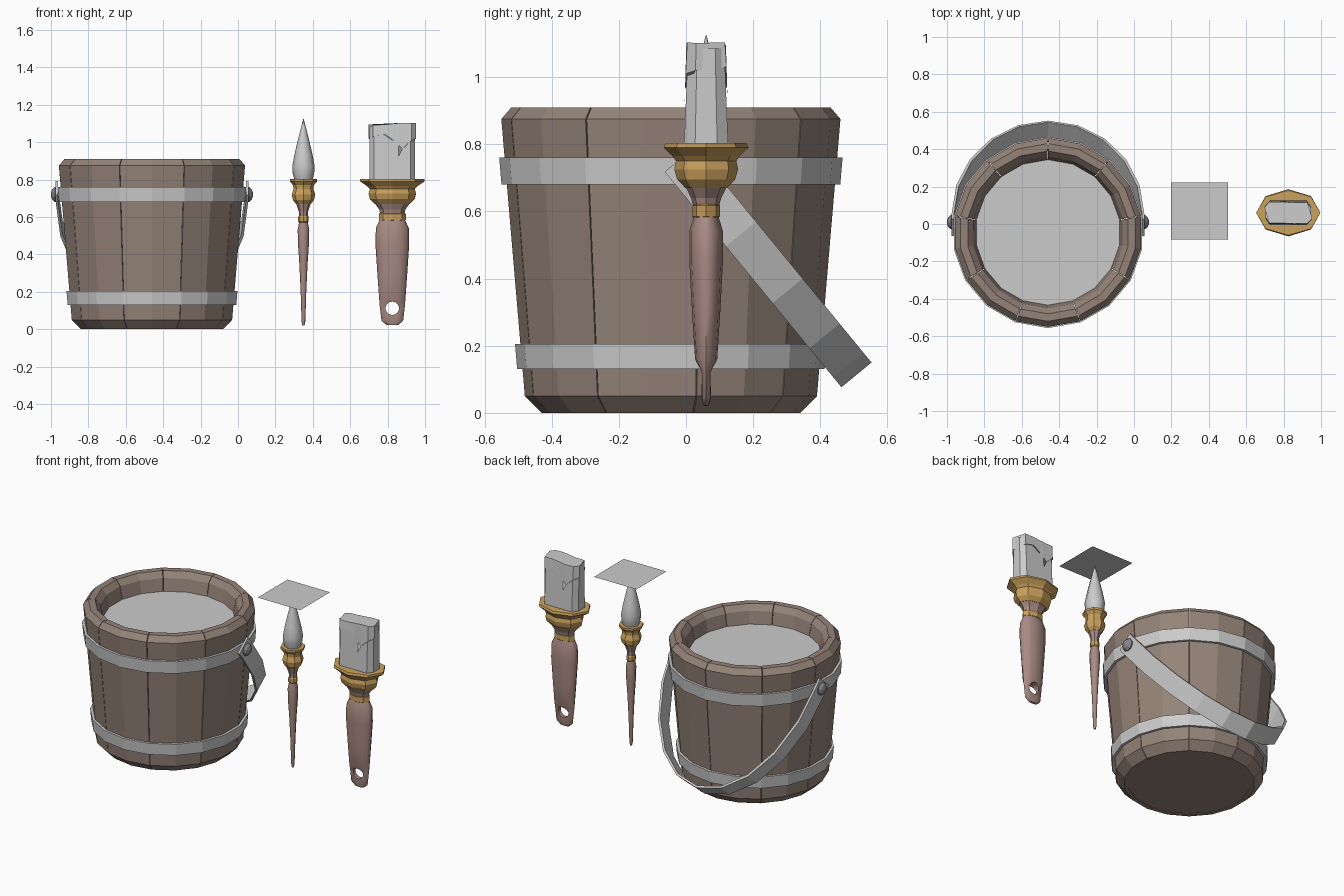
import bpy, math
from math import sin, cos, pi, radians
from mathutils import Vector

if "Cube" in bpy.data.objects:
    bpy.data.objects.remove(bpy.data.objects["Cube"])


def material(name, rgb):
    m = bpy.data.materials.new(name)
    m.diffuse_color = (*rgb, 1)
    m.use_nodes = True
    m.node_tree.nodes["Principled BSDF"].inputs["Base Color"].default_value = m.diffuse_color
    return m


OAK = material("oak", (0.30, 0.23, 0.19))
BROWN = material("brown_wood", (0.40, 0.26, 0.23))
BRASS = material("brass", (0.60, 0.36, 0.11))
IRON = material("dark_iron", (0.25, 0.25, 0.26))


def make(name, verts, faces, mat=None, loc=(0, 0, 0)):
    me = bpy.data.meshes.new(name)
    me.from_pydata([tuple(v) for v in verts], [], faces)
    ob = bpy.data.objects.new(name, me)
    bpy.context.collection.objects.link(ob)
    ob.location = loc
    if mat:
        me.materials.append(mat)
    bpy.ops.object.select_all(action='DESELECT')
    bpy.context.view_layer.objects.active = ob
    ob.select_set(True)
    bpy.ops.object.mode_set(mode='EDIT')
    bpy.ops.mesh.select_all(action='SELECT')
    bpy.ops.mesh.normals_make_consistent(inside=False)
    bpy.ops.object.mode_set(mode='OBJECT')
    return ob


def skin(name, rings, mat=None, loc=(0, 0, 0), cyclic=False):
    """Bridge equal closed rings of points; cap the ends or join them."""
    n, m = len(rings[0]), len(rings)
    faces = []
    for r in range(m if cyclic else m - 1):
        a, b = r * n, (r + 1) % m * n
        faces += [(a + i, a + (i + 1) % n, b + (i + 1) % n, b + i) for i in range(n)]
    if not cyclic:
        faces += [tuple(range(n)), tuple(range((m - 1) * n, m * n))]
    return make(name, [v for r in rings for v in r], faces, mat, loc)


def loft(name, profile, mat=None, loc=(0, 0, 0), sides=8):
    """Elliptical loft through (z, half width, half depth)."""
    rings = [[(hx * cos(2 * pi * i / sides), hy * sin(2 * pi * i / sides), z)
              for i in range(sides)] for z, hx, hy in profile]
    return skin(name, rings, mat, loc)


def turned(name, profile, mat=None, loc=(0, 0, 0), sides=8):
    return loft(name, [(z, r, r) for z, r in profile], mat, loc, sides)


def sweep(profile, angles):
    return [[(r * cos(a), r * sin(a), z) for r, z in profile]
            for a in map(radians, angles)]


def smooth(ob, angle=55):
    bpy.ops.object.select_all(action='DESELECT')
    bpy.context.view_layer.objects.active = ob
    ob.select_set(True)
    bpy.ops.object.shade_smooth_by_angle(angle=radians(angle))


# ---- bucket: nine two-facet staves ----
BUCKET = (-0.46, -0.045, 0)
stave = [(0.36, 0), (0.385, 0), (0.435, 0.05), (0.505, 0.875), (0.475, 0.91),
         (0.435, 0.91), (0.405, 0.875), (0.385, 0.78)]
for k in range(9):
    a = -110 + 40 * k
    skin(f"bucket_stave_{k + 1}", sweep(stave, (a + 0.2, a + 20, a + 39.8)), OAK, BUCKET)

# floor and paint surface
floor = [(0.382 * cos(radians(10 + 20 * i)), 0.382 * sin(radians(10 + 20 * i)), 0.003)
         for i in range(18)]
make("bucket_floor", floor, [tuple(range(17, -1, -1))], OAK, BUCKET)
make("paint_surface", [(x * 1.03, y * 1.03, 0.797) for x, y, z in floor],
     [tuple(range(18))], None, BUCKET)

# hoops
for name, z0, z1 in (("lower_hoop", 0.13, 0.205), ("upper_hoop", 0.68, 0.76)):
    r0, r1 = (0.435 + 0.07 * (z - 0.05) / 0.825 for z in (z0, z1))
    hoop = [(r0 - 0.005, z0), (r0 + 0.016, z0), (r1 + 0.016, z1), (r1 - 0.005, z1)]
    skin(name, sweep(hoop, range(10, 370, 20)), None, BUCKET, cyclic=True)

# hanging bail handle: flat strap on a half ellipse in a tilted plane
down = Vector((0, 0.634, -0.773))
across = Vector((0, 0.773, 0.634))
pivot = Vector((-0.46, 0.01, 0.72))
path = [(0.515, -0.045)] + [(0.515 * cos(pi * i / 10), 0.785 * sin(pi * i / 10))
                            for i in range(11)] + [(-0.515, -0.045)]
rings = []
for u, v in path:
    outer = pivot + Vector((u, 0, 0)) + down * v
    inner = pivot + Vector((u * 0.975, 0, 0)) + down * (v - 0.013 * (v > 0.1))
    rings.append([outer - across * 0.058, outer + across * 0.058,
                  inner + across * 0.058, inner - across * 0.058])
skin("bucket_handle", rings)

# pivot rivets
for side, s in (("left", -1), ("right", 1)):
    ob = turned(f"{side}_rivet", [(-0.02, 0.038), (0.004, 0.04), (0.018, 0.028), (0.025, 0.01)],
                IRON, (-0.46 + s * 0.515, 0.01, 0.72), 10)
    ob.rotation_euler = (0, s * pi / 2, 0)

# ---- round brush ----
ROUND = (0.35, 0.06, 0)
smooth(turned("round_brush_handle", [(0.02, 0.006), (0.04, 0.01), (0.2, 0.015), (0.35, 0.022),
              (0.45, 0.029), (0.53, 0.031), (0.575, 0.023)], BROWN, ROUND))
turned("round_brush_ring", [(0.57, 0.024), (0.575, 0.028), (0.6, 0.028), (0.605, 0.025)],
       BRASS, ROUND)
turned("round_brush_neck", [(0.6, 0.023), (0.63, 0.025), (0.675, 0.04)], BROWN, ROUND)
turned("round_brush_collar", [(0.67, 0.04), (0.69, 0.056), (0.72, 0.063), (0.75, 0.053),
       (0.77, 0.056), (0.79, 0.073), (0.803, 0.073), (0.803, 0.05)], BRASS, ROUND)
smooth(turned("round_brush_bristles", [(0.79, 0.045), (0.83, 0.057), (0.87, 0.06), (0.93, 0.049),
              (1.0, 0.033), (1.06, 0.018), (1.125, 0.001)], None, ROUND))

# flat square sheet above the round brush
make("square_sheet", [(-.152, -.152, 0), (.152, -.152, 0), (.152, .152, 0), (-.152, .152, 0)],
     [(0, 1, 2, 3)], None, (0.35, 0.07, 1.127))

# ---- flat brush ----
FLAT = (0.825, 0.06, 0)
handle = loft("flat_brush_handle", [(0.022, 0.03, 0.008), (0.045, 0.058, 0.014),
              (0.12, 0.067, 0.015), (0.16, 0.07, 0.033), (0.3, 0.08, 0.042), (0.45, 0.09, 0.05),
              (0.54, 0.088, 0.05), (0.585, 0.068, 0.037)], BROWN, FLAT, 12)
# hanging hole through the handle
bpy.ops.mesh.primitive_cylinder_add(vertices=14, radius=0.036, depth=0.3,
                                    location=(0.825, 0.06, 0.112), rotation=(pi / 2, 0, 0))
cutter = bpy.context.object
cutter.name = "hole_cutter"
cutter.hide_render = True
cut = handle.modifiers.new("hanging_hole", 'BOOLEAN')
cut.operation = 'DIFFERENCE'
cut.object = cutter
cut.solver = 'EXACT'
smooth(handle)
bpy.ops.object.modifier_apply(modifier="hanging_hole")
bpy.data.objects.remove(cutter)

loft("flat_brush_ring", [(0.58, 0.066, 0.036), (0.585, 0.072, 0.041), (0.617, 0.072, 0.041),
     (0.622, 0.066, 0.036)], BRASS, FLAT)
loft("flat_brush_neck", [(0.615, 0.065, 0.038), (0.64, 0.07, 0.045), (0.675, 0.095, 0.062)],
     BROWN, FLAT)
loft("flat_brush_collar", [(0.67, 0.095, 0.062), (0.695, 0.12, 0.086), (0.725, 0.127, 0.095),
     (0.75, 0.12, 0.09), (0.765, 0.135, 0.1), (0.79, 0.172, 0.126), (0.803, 0.172, 0.12),
     (0.803, 0.12, 0.065)], BRASS, FLAT)


def chamfered(hx, hy, z):
    cx, cy = hx * 0.8, hy * 0.5
    return [(cx, -hy, z), (hx, -cy, z), (hx, cy, z), (cx, hy, z),
            (-cx, hy, z), (-hx, cy, z), (-hx, -cy, z), (-cx, -hy, z)]


skin("flat_brush_bristles", [chamfered(0.122, 0.066, 0.79), chamfered(0.122, 0.054, 1.085)],
     None, FLAT)

# wet paint shell with a ragged, dripping lower edge (x fraction, z)
ragged = [(-0.8, 1.03), (-0.35, 1.045), (0.05, 1.01), (0.25, 0.92), (0.42, 0.965), (0.8, 1.01)]
H = 0.128
half = [(x * H, -0.061, z) for x, z in ragged] + [(H, -0.032, 1.02)]
low = half + [(-x, -y, z) for x, y, z in half]
low = [(x, y * (1 + (1.02 - z) * 0.5), z) for x, y, z in low]
top = [(x, y * 0.92, 1.098 + 0.006 * sin(20 * x)) for x, y, z in low]
skin("flat_brush_paint", [low, top], None, FLAT)
